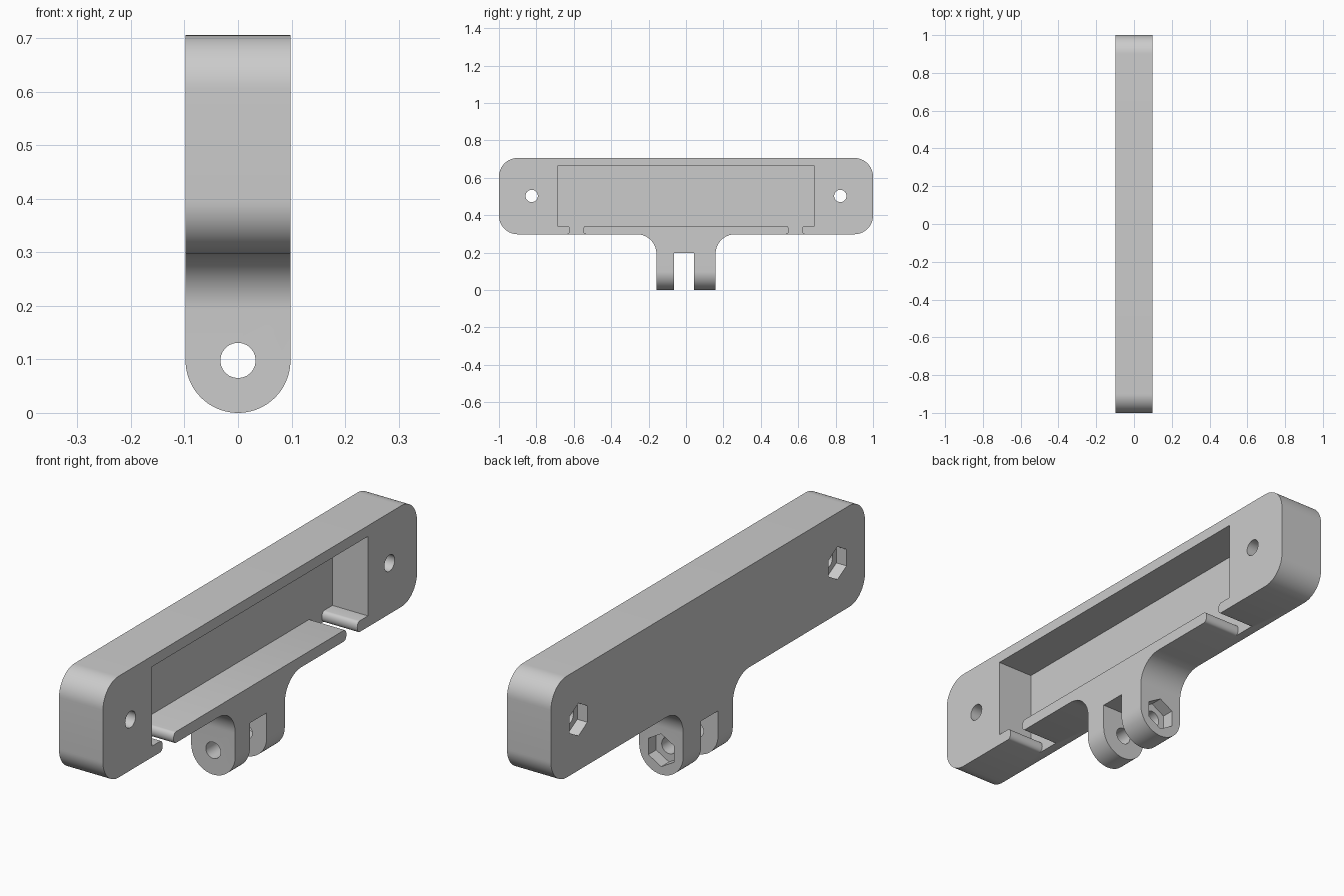
import bpy, bmesh, math

if "Cube" in bpy.data.objects:
    bpy.data.objects.remove(bpy.data.objects["Cube"], do_unlink=True)

HALF = 0.098          # half thickness of the whole bracket
TOP, BASE = 0.706, 0.298
ROUND = 0.1

grey = bpy.data.materials.new("plain_grey")
grey.use_nodes = True
grey.diffuse_color = (0.6, 0.6, 0.6, 1)
grey.node_tree.nodes["Principled BSDF"].inputs["Base Color"].default_value = (0.6, 0.6, 0.6, 1)


def arc(u, v, r, start, end, n=16, squash=1.0):
    """Points along an arc, angles in degrees."""
    angles = [math.radians(start + (end - start) * i / n) for i in range(n + 1)]
    return [(u + r * squash * math.cos(a), v + r * math.sin(a)) for a in angles]


def prism(name, outline, axis, lo, hi):
    """Extrude an outline: (y, z) along x, or (x, z) along y."""
    place = (lambda u, v, d: (d, u, v)) if axis == "x" else (lambda u, v, d: (u, d, v))
    bm = bmesh.new()
    face = bm.faces.new([bm.verts.new(place(u, v, lo)) for u, v in outline])
    grown = bmesh.ops.extrude_face_region(bm, geom=[face])["geom"]
    bmesh.ops.translate(bm, vec=place(0, 0, hi - lo),
                        verts=[g for g in grown if isinstance(g, bmesh.types.BMVert)])
    bmesh.ops.recalc_face_normals(bm, faces=bm.faces)
    mesh = bpy.data.meshes.new(name)
    bm.to_mesh(mesh)
    bm.free()
    obj = bpy.data.objects.new(name, mesh)
    bpy.context.collection.objects.link(obj)
    return obj


def combine(target, tool, operation="DIFFERENCE"):
    """Apply a boolean and discard the tool."""
    mod = target.modifiers.new("shape", "BOOLEAN")
    mod.operation, mod.object, mod.solver = operation, tool, "EXACT"
    bpy.context.view_layer.objects.active = target
    bpy.ops.object.modifier_apply(modifier=mod.name)
    bpy.data.objects.remove(tool, do_unlink=True)


# Side outline: rounded bar with a filleted neck below, mirrored in y
NECK, FILLET = 0.158, 0.105
half = [(NECK, 0)]
half += arc(NECK + FILLET, BASE - FILLET, FILLET, 180, 90)
half += arc(1 - ROUND, BASE + ROUND, ROUND, -90, 0)
half += arc(1 - ROUND, TOP - ROUND, ROUND, 0, 90)
outline = half + [(-y, z) for y, z in reversed(half)]
bracket = prism("mounting_bracket", outline, "x", -0.15, 0.15)

# Thickness of the bracket and the round tips of the arms
tips = arc(0, HALF, HALF, 180, 360, 40) + [(HALF, 0.8), (-HALF, 0.8)]
combine(bracket, prism("tip_shape", tips, "y", -1.2, 1.2), "INTERSECT")

# Pocket open to one side, with two slots between round-ended lips below
LIP = 0.343
mid, bulge = (LIP + BASE) / 2, (LIP - BASE) / 2


def slot(inner, outer):
    left = arc(inner, mid, bulge, 90, -90, 10, 0.7)
    right = arc(outer, mid, bulge, -90, -270, 10, 0.7)
    return left + [(inner, 0.27), (outer, 0.27)] + right


right_slot = slot(0.535, 0.635)
left_slot = [(-y, z) for y, z in reversed(right_slot)]
pocket = left_slot + right_slot + [(0.687, LIP), (0.687, 0.663), (-0.687, 0.663), (-0.687, LIP)]
combine(bracket, prism("pocket", pocket, "x", -0.06, 0.2))

# Gap between the two arms
gap = [(-0.064, -0.1), (0.043, -0.1), (0.043, 0.198), (-0.064, 0.198)]
combine(bracket, prism("arm_gap", gap, "x", -0.2, 0.2))

# Screw holes with six-sided nut recesses
HOLE, NUT = 0.033, 0.066
for y in (-0.825, 0.825):
    combine(bracket, prism("bar_hole", arc(y, 0.503, HOLE, 0, 345, 23), "x", -0.2, 0.2))
    combine(bracket, prism("bar_nut", arc(y, 0.503, NUT, 30, 330, 5), "x", -0.2, -HALF + 0.045))
combine(bracket, prism("arm_hole", arc(0, HALF, HOLE, 0, 345, 23), "y", -0.3, 0.3))
combine(bracket, prism("arm_nut", arc(0, HALF, NUT, 30, 330, 5), "y", NECK - 0.05, 0.3))

# Finish
bracket.data.materials.clear()
bracket.data.materials.append(grey)
bpy.ops.object.select_all(action="DESELECT")
bracket.select_set(True)
bpy.context.view_layer.objects.active = bracket
bpy.ops.object.shade_smooth_by_angle(angle=math.radians(30))
